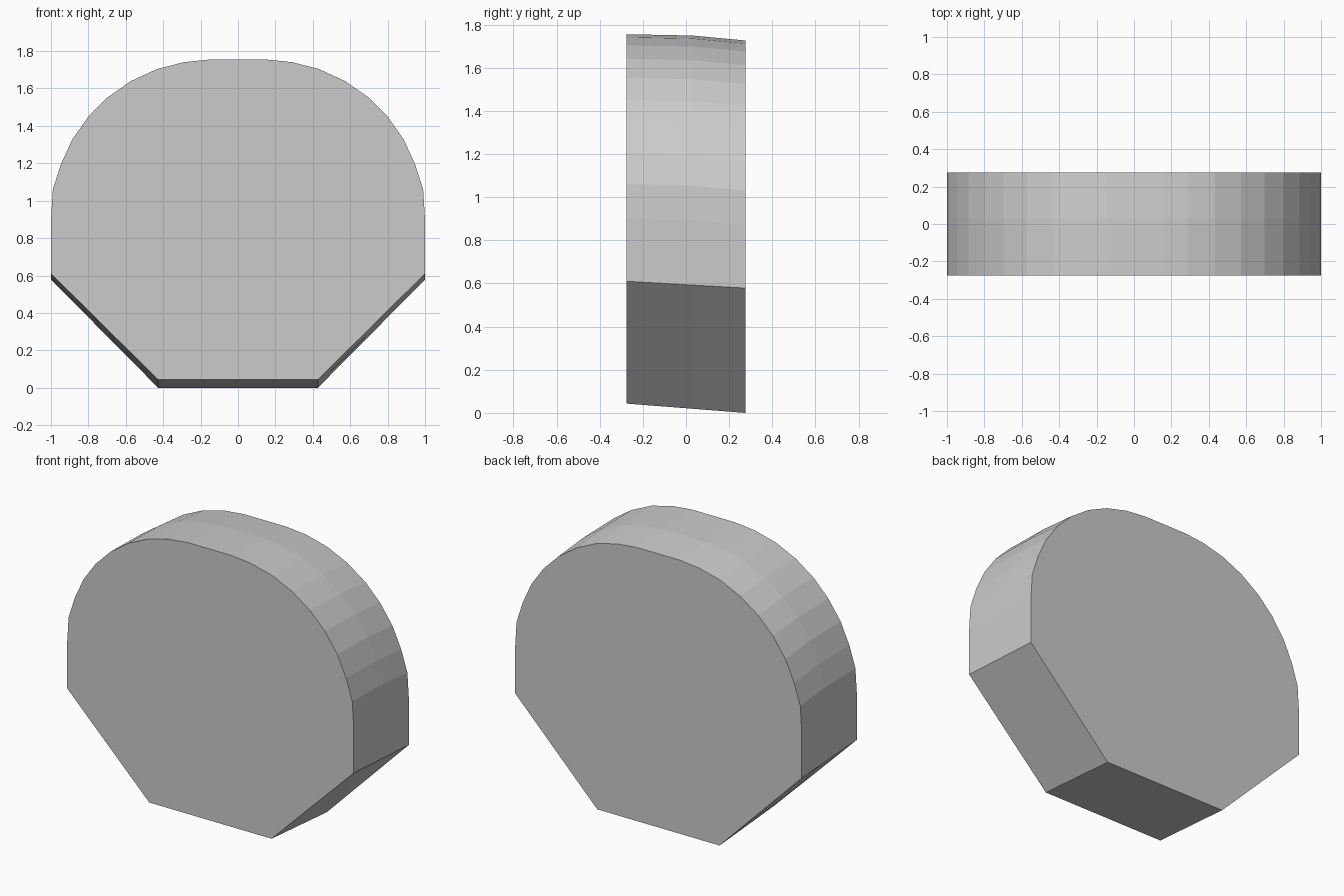
import bpy
import bmesh

if "Cube" in bpy.data.objects:
    bpy.data.objects.remove(bpy.data.objects["Cube"])

# Right half of the front outline (x, z), from the base up to the crown
half = [(0.427, 0.043), (1.0, 0.61), (1.0, 0.90), (0.99, 1.06), (0.947, 1.195),
        (0.886, 1.328), (0.80, 1.45), (0.697, 1.553), (0.572, 1.64),
        (0.433, 1.704), (0.288, 1.741), (0.15, 1.755)]
outline = half + [(-x, z) for x, z in reversed(half)]

# Cross-sections: y, then downward shift of base, side corner and arch
sections = [(-0.275, 0.0, 0.0, 0.0),
            (0.03, 0.0238, 0.0175, 0.006),
            (0.275, 0.043, 0.0315, 0.029)]


def drop(i, shifts):
    """Shift for outline point i, mirrored left to right."""
    return shifts[min(i, len(outline) - 1 - i, 2)]


bm = bmesh.new()
rings = [[bm.verts.new((x, y, z - drop(i, shifts))) for i, (x, z) in enumerate(outline)]
         for y, *shifts in sections]

# Rim between neighbouring sections
n = len(outline)
for a, b in zip(rings, rings[1:]):
    for i in range(n):
        j = (i + 1) % n
        bm.faces.new((a[i], a[j], b[j], b[i]))

# Flat front and back
bm.faces.new(rings[0])
bm.faces.new(rings[-1])
bmesh.ops.recalc_face_normals(bm, faces=bm.faces)

mesh = bpy.data.meshes.new("arched_block")
bm.to_mesh(mesh)
bm.free()
block = bpy.data.objects.new("arched_block", mesh)
bpy.context.collection.objects.link(block)
